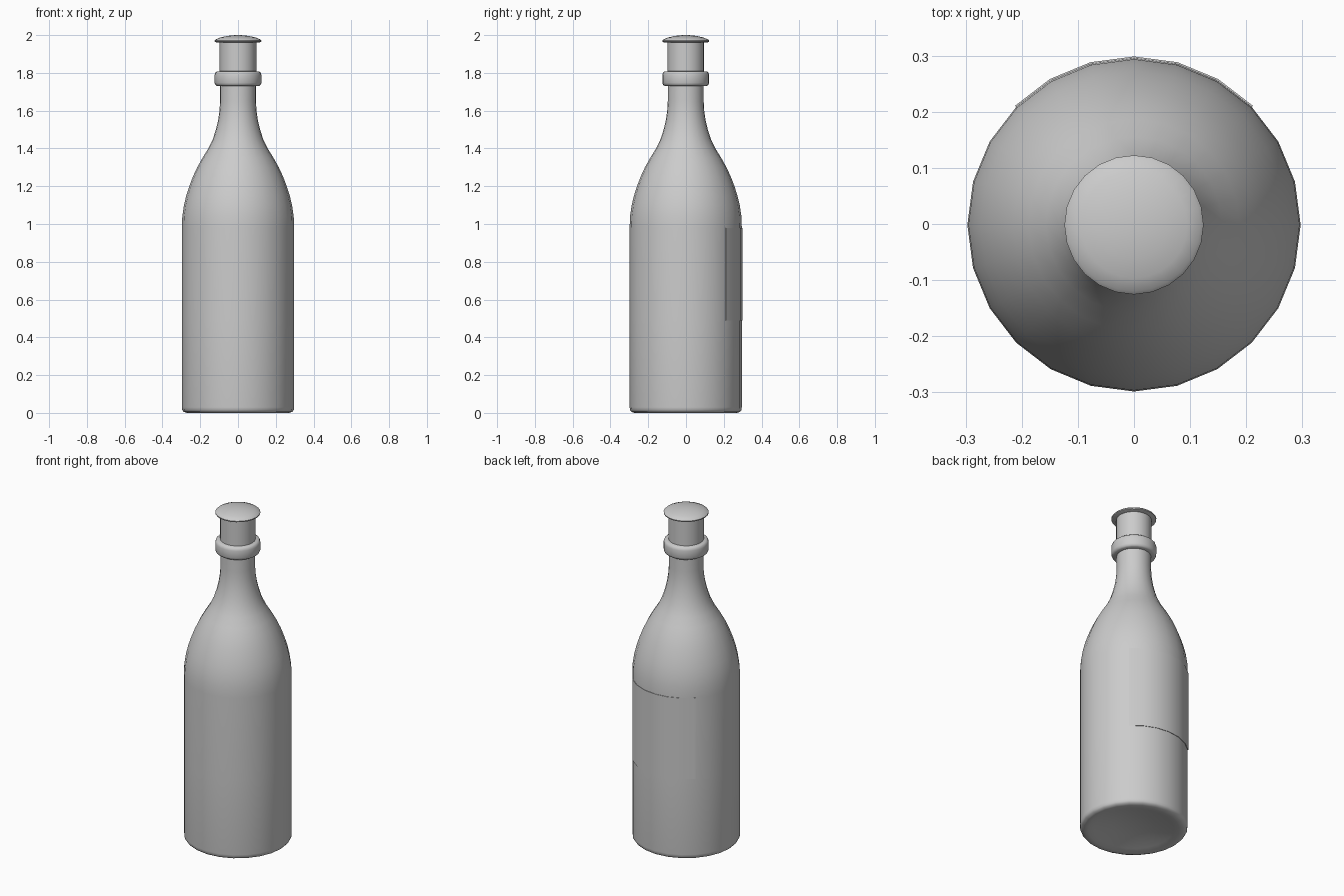
import bpy
import bmesh
import math

if "Cube" in bpy.data.objects:
    bpy.data.objects.remove(bpy.data.objects["Cube"], do_unlink=True)

SIDES = 24
RADIUS = 0.297
CENTRE_Y = -0.0015

grey = bpy.data.materials.new("plain grey")
grey.use_nodes = True
grey.diffuse_color = (0.6, 0.6, 0.6, 1)
grey.node_tree.nodes["Principled BSDF"].inputs["Base Color"].default_value = (0.6, 0.6, 0.6, 1)


def lathe(name, profile, start=0, sweep=360, closed=False):
    """Turn a (radius, height) profile about the z axis."""
    bm = bmesh.new()
    a = math.radians(start)
    verts = [bm.verts.new((r * math.cos(a), r * math.sin(a), z)) for r, z in profile]
    edges = [bm.edges.new(pair) for pair in zip(verts, verts[1:])]
    if closed:
        edges.append(bm.edges.new((verts[-1], verts[0])))
    bmesh.ops.spin(bm, geom=verts + edges, cent=(0, 0, 0), axis=(0, 0, 1),
                   angle=math.radians(sweep), steps=round(SIDES * sweep / 360))
    bmesh.ops.remove_doubles(bm, verts=bm.verts, dist=0.0001)
    bmesh.ops.holes_fill(bm, edges=[e for e in bm.edges if e.is_boundary], sides=4)
    bmesh.ops.recalc_face_normals(bm, faces=bm.faces)
    mesh = bpy.data.meshes.new(name)
    bm.to_mesh(mesh)
    bm.free()
    mesh.materials.append(grey)
    obj = bpy.data.objects.new(name, mesh)
    obj.location.y = CENTRE_Y
    bpy.context.collection.objects.link(obj)
    bpy.ops.object.select_all(action="DESELECT")
    obj.select_set(True)
    bpy.context.view_layer.objects.active = obj
    bpy.ops.object.shade_smooth_by_angle(angle=math.radians(40))
    return obj


# Bottle body with hollowed base, curved shoulder and slim neck
lathe("bottle_body", [
    (0, 0.04), (0.12, 0.03), (0.22, 0.008), (0.25, 0.001), (0.272, 0),
    (0.288, 0.006), (0.295, 0.015), (RADIUS, 0.03), (RADIUS, 0.49),
    (RADIUS, 0.98), (0.295, 1.04), (0.286, 1.1), (0.274, 1.15),
    (0.258, 1.2), (0.239, 1.25), (0.216, 1.3), (0.188, 1.35), (0.157, 1.4),
    (0.133, 1.45), (0.117, 1.5), (0.105, 1.55), (0.098, 1.6),
    (0.095, 1.65), (0.095, 1.77), (0, 1.77)])

# Rounded collar around the neck
lathe("neck_collar", [
    (0.09, 1.73), (0.112, 1.731), (0.12, 1.736), (0.124, 1.747),
    (0.124, 1.79), (0.12, 1.802), (0.112, 1.808), (0.09, 1.809)], closed=True)

# Stopper with a domed cap
lathe("stopper_shaft", [(0, 1.76), (0.097, 1.76), (0.097, 1.97), (0, 1.97)])
lathe("stopper_cap", [
    (0, 1.962), (0.117, 1.962), (0.123, 1.965), (0.124, 1.971),
    (0.118, 1.977), (0.095, 1.987), (0.06, 1.995), (0.03, 1.999), (0, 2)])

# Thin label wrapped on the back quarter
lathe("back_label", [
    (RADIUS - 0.002, 0.49), (RADIUS + 0.003, 0.49),
    (RADIUS + 0.003, 0.98), (RADIUS - 0.002, 0.98)],
    start=45, sweep=90, closed=True)
